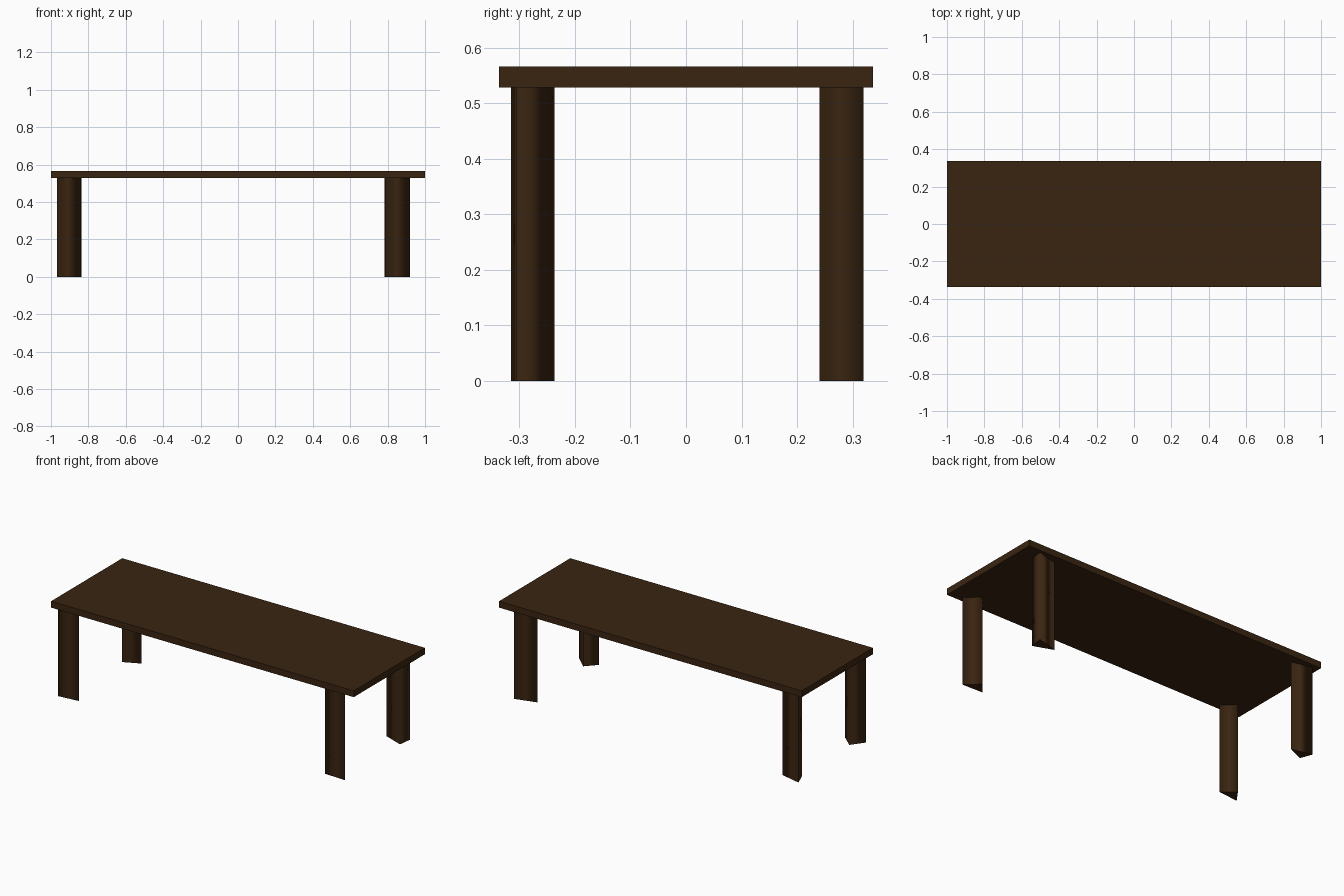
import bpy, bmesh

if "Cube" in bpy.data.objects:
    bpy.data.objects.remove(bpy.data.objects["Cube"])

wood = bpy.data.materials.new("dark_wood")
wood.diffuse_color = (0.042, 0.018, 0.0055, 1)
wood.use_nodes = True
wood.node_tree.nodes["Principled BSDF"].inputs["Base Color"].default_value = wood.diffuse_color


def prism(name, outline, z0, z1, smooth):
    """Extrude a flat outline upward; optionally smooth-shade its sides."""
    bm = bmesh.new()
    base = bm.faces.new([bm.verts.new((x, y, z0)) for x, y in outline])
    top = bmesh.ops.extrude_face_region(bm, geom=[base], use_keep_orig=True)["geom"]
    bmesh.ops.translate(bm, vec=(0, 0, z1 - z0),
                        verts=[g for g in top if isinstance(g, bmesh.types.BMVert)])
    bmesh.ops.recalc_face_normals(bm, faces=bm.faces[:])
    for f in bm.faces:
        f.smooth = smooth and abs(f.normal.z) < 0.5
    # keep the end caps crisp
    for e in bm.edges:
        if any(not f.smooth for f in e.link_faces):
            e.smooth = False
    mesh = bpy.data.meshes.new(name)
    bm.to_mesh(mesh)
    bm.free()
    mesh.materials.append(wood)
    obj = bpy.data.objects.new(name, mesh)
    bpy.context.collection.objects.link(obj)
    return obj


# Table top
W, D, LEG_TOP, H = 1.0, 0.336, 0.528, 0.566
prism("table_top", [(-W, -D), (W, -D), (W, D), (-W, D)], LEG_TOP, H, False)

# Three-sided legs, each turned a little differently
legs = {
    "front_left_leg": [(-0.968, -0.315), (-0.84, -0.302), (-0.912, -0.238)],
    "front_right_leg": [(0.785, -0.301), (0.92, -0.306), (0.845, -0.237)],
    "back_right_leg": [(0.912, 0.319), (0.783, 0.284), (0.902, 0.24)],
    "back_left_leg": [(-0.838, 0.285), (-0.962, 0.314), (-0.934, 0.241)],
}
for name, outline in legs.items():
    prism(name, outline, 0, LEG_TOP, True)
